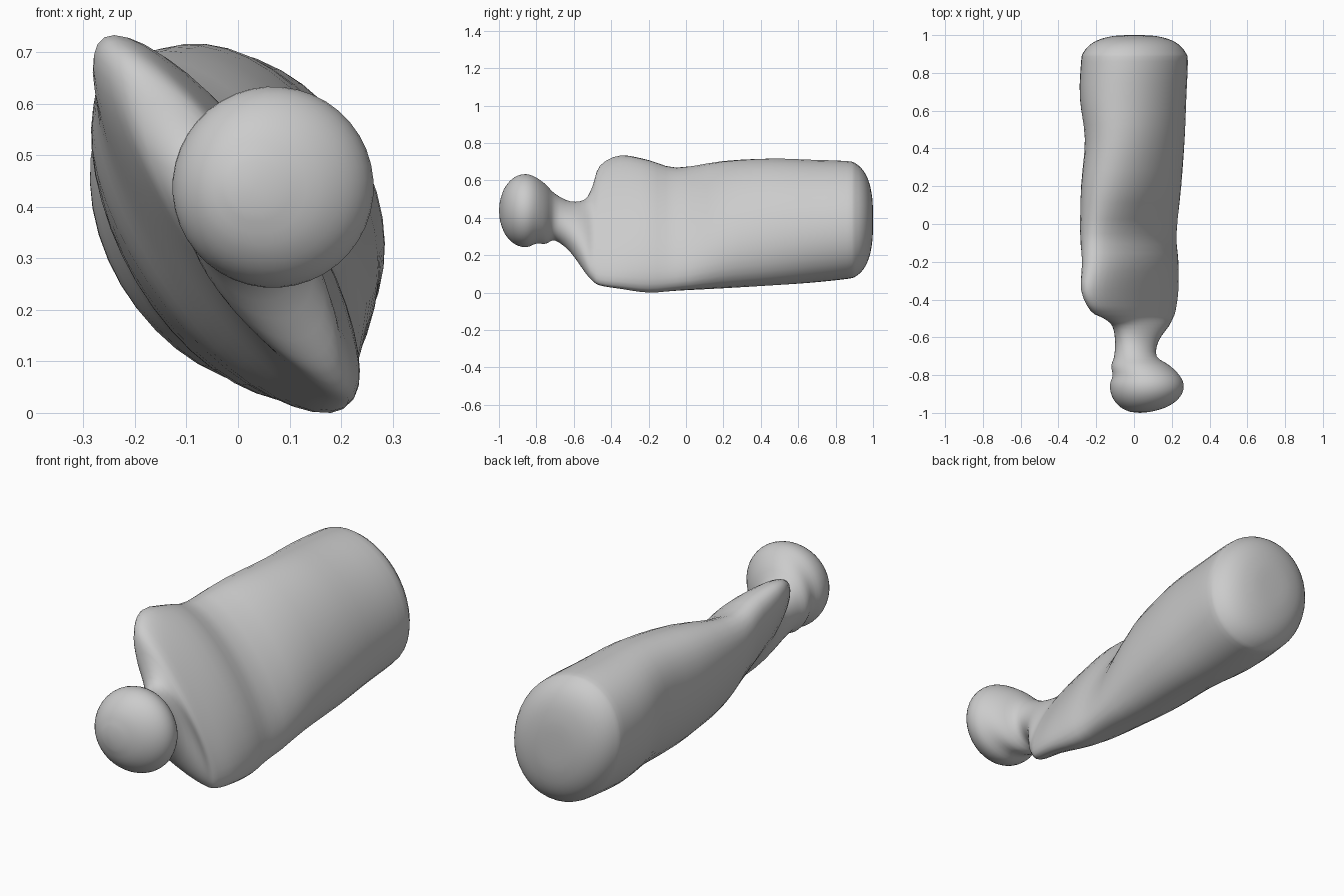
import bpy, bmesh, math
from mathutils import Vector

if "Cube" in bpy.data.objects:
    bpy.data.objects.remove(bpy.data.objects["Cube"])

SIDES, STEPS = 40, 3
TILT = math.radians(121)

# Neck and body sections: y, x min, x max, z min, z max, thickness/width ratio
BODY = [
    (-0.75, -0.12, 0.19, 0.263, 0.58, 1.0),
    (-0.70, -0.105, 0.12, 0.28, 0.53, 0.95),
    (-0.62, -0.10, 0.13, 0.22, 0.49, 0.70),
    (-0.54, -0.115, 0.185, 0.11, 0.50, 0.42),
    (-0.50, -0.16, 0.205, 0.065, 0.57, 0.29),
    (-0.46, -0.23, 0.22, 0.04, 0.68, 0.24),
    (-0.35, -0.28, 0.235, 0.022, 0.735, 0.26),
    (-0.20, -0.275, 0.235, 0.002, 0.71, 0.35),
    (-0.05, -0.285, 0.225, 0.012, 0.67, 0.44),
    (0.20, -0.28, 0.25, 0.025, 0.705, 0.57),
    (0.45, -0.26, 0.268, 0.04, 0.718, 0.67),
    (0.67, -0.287, 0.277, 0.055, 0.712, 0.75),
    (0.86, -0.28, 0.285, 0.075, 0.705, 0.79),
]


def head_section(deg):
    """Slice of the flattened ball that forms the head."""
    a = math.radians(deg)
    r, cx = 0.195 * math.sin(a), 0.02 + 0.048 * math.sin(a)
    return (-0.86 - 0.14 * math.cos(a), cx - r, cx + r, 0.44 - r, 0.44 + r, 1.0)


def end_section(deg):
    """Slice of the rounded base, shrinking from the last body section."""
    a = math.radians(deg)
    y, x0, x1, z0, z1, ratio = BODY[-1]
    k = math.cos(a) ** 0.7
    cx, cz, hx, hz = (x0 + x1) / 2, (z0 + z1) / 2, (x1 - x0) / 2 * k, (z1 - z0) / 2 * k
    return (y + (1 - y) * math.sin(a), cx - hx, cx + hx, cz - hz, cz + hz, ratio)


def spline(p0, p1, p2, p3, t):
    return [0.5 * (2 * b + (c - a) * t + (2 * a - 5 * b + 4 * c - d) * t * t
                   + (3 * b - a - 3 * c + d) * t ** 3)
            for a, b, c, d in zip(p0, p1, p2, p3)]


def ring(sec):
    """Tilted oval section fitted into its x/z limits."""
    y, x0, x1, z0, z1, ratio = sec
    ratio = min(1, ratio)
    groove = 1 - 0.24 * math.exp(-((y + 0.02) / 0.14) ** 2)  # dip across the front
    pts = []
    for i in range(SIDES):
        a = 2 * math.pi * i / SIDES
        u, v = math.cos(a), math.sin(a) * ratio
        if v < 0:
            v *= groove
        pts.append((u * math.cos(TILT) - v * math.sin(TILT),
                    u * math.sin(TILT) + v * math.cos(TILT)))
    xs, zs = zip(*pts)
    fx = (x1 - x0) / (max(xs) - min(xs))
    fz = (z1 - z0) / (max(zs) - min(zs))
    return [Vector((x0 + (p - min(xs)) * fx, y, z0 + (q - min(zs)) * fz))
            for p, q in pts]


# Head, neck, body and base as one continuous skin
sections = ([head_section(d) for d in range(15, 116, 20)] + BODY
            + [end_section(d) for d in (20, 40, 58, 74, 84)])
n = len(sections)
rows = []
for i in range(n - 1):
    quad = [sections[max(0, min(n - 1, i + k))] for k in (-1, 0, 1, 2)]
    rows += [ring(spline(*quad, j / STEPS)) for j in range(STEPS)]
rows.append(ring(sections[-1]))

bm = bmesh.new()
rings = [[bm.verts.new(p) for p in row] for row in rows]
for a, b in zip(rings, rings[1:]):
    for i in range(SIDES):
        k = (i + 1) % SIDES
        bm.faces.new((a[i], a[k], b[k], b[i]))

# Closed tips
for loop, y in ((rings[0], -1.0), (rings[-1], 1.0)):
    mid = sum((v.co for v in loop), Vector()) / SIDES
    tip = bm.verts.new((mid.x, y, mid.z))
    for i in range(SIDES):
        bm.faces.new((loop[i], loop[(i + 1) % SIDES], tip))

# Rest the model on the ground
bmesh.ops.recalc_face_normals(bm, faces=bm.faces)
low = min(v.co.z for v in bm.verts)
for v in bm.verts:
    v.co.z -= low

mesh = bpy.data.meshes.new("head_and_body")
bm.to_mesh(mesh)
bm.free()
for p in mesh.polygons:
    p.use_smooth = True
body = bpy.data.objects.new("head_and_body", mesh)
bpy.context.collection.objects.link(body)
